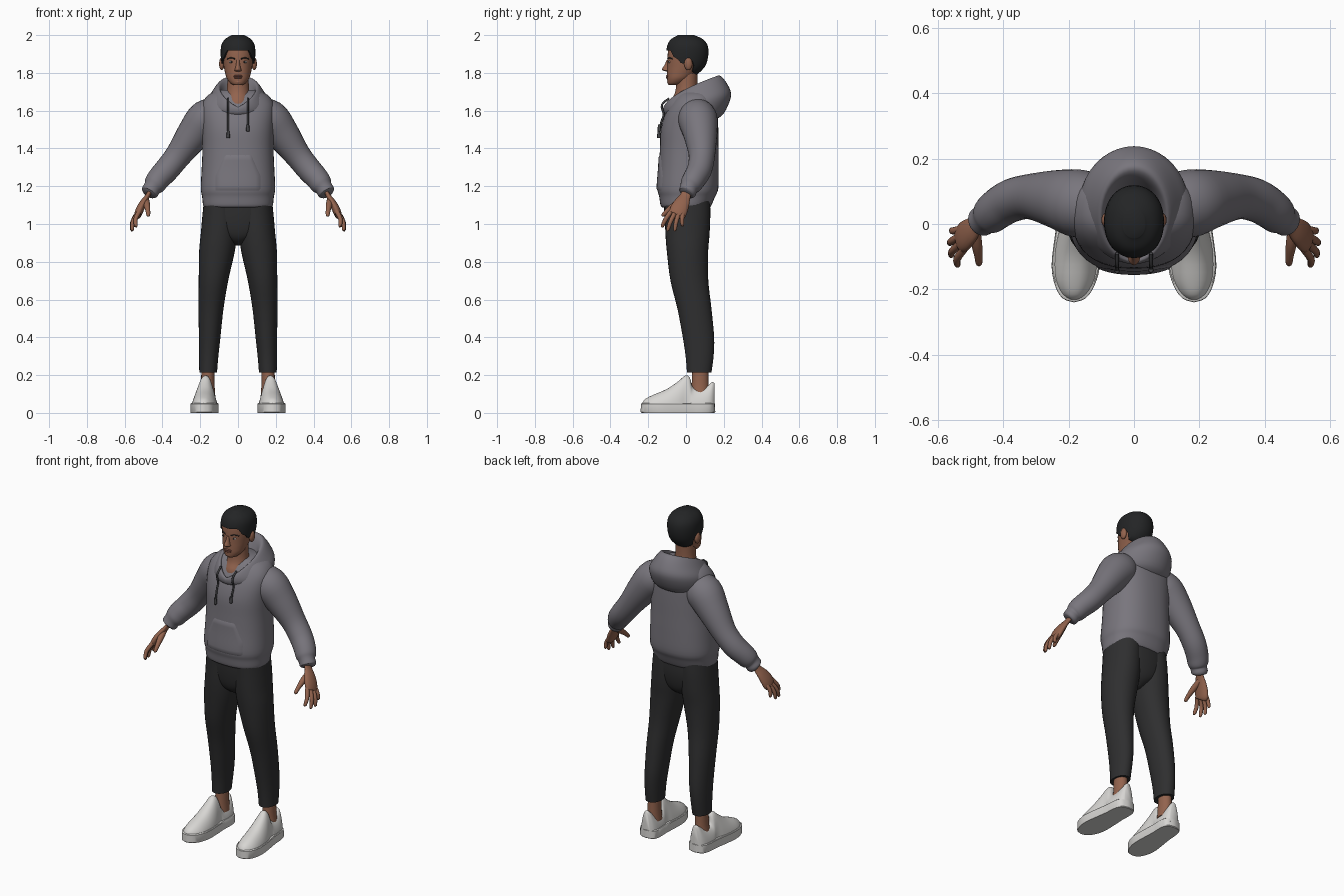
import bpy, bmesh, math
from mathutils import Vector

if "Cube" in bpy.data.objects:
    bpy.data.objects.remove(bpy.data.objects["Cube"])

TAU = math.tau


def material(name, r, g, b):
    m = bpy.data.materials.new(name)
    m.diffuse_color = (r, g, b, 1)
    m.use_nodes = True
    m.node_tree.nodes["Principled BSDF"].inputs["Base Color"].default_value = m.diffuse_color
    return m


GREY = material("hoodie grey", .19, .18, .205)
BLACK = material("trouser black", .028, .028, .029)
HAIR = material("hair black", .017, .018, .019)
SKIN = material("skin brown", .29, .125, .075)
LIP = material("lip brown", .2, .075, .055)
WHITE = material("shoe white", .68, .67, .65)
CORD = material("cord dark grey", .06, .06, .065)
EYE = material("eye white", .55, .5, .47)


def smooth(rows, n=4):
    """Catmull-Rom interpolation of rows of numbers."""
    out = []
    for i in range(len(rows) - 1):
        p0, p1, p2, p3 = (rows[max(0, min(len(rows) - 1, i + k))] for k in (-1, 0, 1, 2))
        for j in range(n):
            t = j / n
            out.append([.5 * (2 * b + (c - a) * t + (2 * a - 5 * b + 4 * c - d) * t * t
                              + (3 * b - a - 3 * c + d) * t ** 3)
                        for a, b, c, d in zip(p0, p1, p2, p3)])
    return out + [list(rows[-1])]


def loft(name, rings, mat, mirror=False, closed=True, caps=True, angle=60):
    """Skin a list of point rings."""
    bm = bmesh.new()
    vs = [[bm.verts.new(p) for p in r] for r in rings]
    n = len(vs[0])
    for a, b in zip(vs, vs[1:]):
        for i in range(n if closed else n - 1):
            j = (i + 1) % n
            bm.faces.new((a[i], a[j], b[j], b[i]))
    if caps and closed:
        bm.faces.new(vs[0])
        bm.faces.new(vs[-1])
    bmesh.ops.recalc_face_normals(bm, faces=bm.faces)
    me = bpy.data.meshes.new(name)
    bm.to_mesh(me)
    bm.free()
    me.materials.append(mat)
    ob = bpy.data.objects.new(name, me)
    bpy.context.collection.objects.link(ob)
    if mirror:
        ob.modifiers.new("mirror", 'MIRROR').use_mirror_merge = False
    bpy.context.view_layer.objects.active = ob
    ob.select_set(True)
    bpy.ops.object.shade_smooth_by_angle(angle=math.radians(angle))
    ob.select_set(False)
    return ob


def spow(v, e):
    return math.copysign(abs(v) ** e, v)


def ring(cx, cy, z, rx, ry, e=1.0, n=32):
    """Horizontal superellipse; e below 1 is boxier."""
    return [(cx + rx * spow(math.cos(TAU * i / n), e),
             cy + ry * spow(math.sin(TAU * i / n), e), z) for i in range(n)]


def column(name, rows, mat, e=1.0, **kw):
    return loft(name, [ring(*r, e=e) for r in smooth(rows)], mat, **kw)


def tube(name, rows, mat, flat=1.0, n=20, wide=Vector((0, 1, 0)), **kw):
    """Tube along x, y, z, radius rows; flat thins it across the wide direction."""
    rows = smooth(rows)
    pts = [Vector(r[:3]) for r in rows]
    rings = []
    for i, p in enumerate(pts):
        t = (pts[min(i + 1, len(pts) - 1)] - pts[max(i - 1, 0)]).normalized()
        v = (wide - t * wide.dot(t)).normalized()
        u = v.cross(t)
        r = rows[i][3]
        rings.append([p + v * r * math.cos(TAU * k / n) + u * r * flat * math.sin(TAU * k / n)
                      for k in range(n)])
    return loft(name, rings, mat, **kw)


def blob(name, c, r, mat, mirror=False):
    rings = [ring(c[0], c[1], c[2] + r[2] * math.sin(a), r[0] * math.cos(a), r[1] * math.cos(a), n=16)
             for a in [math.pi * (k / 10 - .5) * .98 for k in range(11)]]
    return loft(name, rings, mat, mirror)


def lerp_table(table, x):
    for (a, p), (b, q) in zip(table, table[1:]):
        if x <= b:
            return p + (q - p) * max(0, x - a) / (b - a)
    return table[-1][1]


# --- hoodie body, sleeves, hood
torso = smooth([(0, 0, 1.088, .176, .125), (0, 0, 1.1, .185, .135), (0, .006, 1.145, .19, .148),
                (0, .01, 1.19, .197, .161), (0, .015, 1.3, .192, .158), (0, .017, 1.4, .188, .155),
                (0, .019, 1.5, .19, .152), (0, .028, 1.58, .194, .14), (0, .04, 1.64, .188, .122),
                (0, .05, 1.685, .155, .1), (0, .05, 1.71, .1, .07)])
loft("hoodie_body", [ring(*r, e=.85, n=40) for r in torso], GREY)

tube("sleeve", [(.09, .05, 1.58, .085), (.165, .062, 1.555, .104), (.235, .076, 1.475, .09),
                (.315, .084, 1.365, .07), (.375, .072, 1.29, .066), (.42, .045, 1.24, .062),
                (.442, .025, 1.208, .057), (.455, .015, 1.19, .047), (.468, .008, 1.168, .046),
                (.473, .004, 1.16, .036)], GREY, n=28, mirror=True)


def hood_ring(rx, yf, yb, zf, zb, n=40):
    pts = []
    for i in range(n):
        a = TAU * i / n
        t = (1 + math.sin(a)) / 2
        pts.append((rx * math.cos(a), yf + (yb - yf) * t, zf + (zb - zf) * t ** .6))
    return pts


loft("hood", [hood_ring(*r) for r in smooth([
    (.13, -.09, .15, 1.55, 1.55), (.162, -.108, .2, 1.575, 1.585), (.166, -.12, .238, 1.59, 1.675),
    (.14, -.122, .222, 1.61, 1.735), (.108, -.114, .18, 1.62, 1.785), (.092, -.1, .145, 1.61, 1.765),
    (.08, -.08, .11, 1.58, 1.69)])], GREY, caps=False, angle=80)


# --- front pocket: a thin patch following the body
def torso_front(x, z):
    r = min(torso, key=lambda q: abs(q[2] - z))
    lo = max([q for q in torso if q[2] <= z], key=lambda q: q[2])
    hi = min([q for q in torso if q[2] > z], key=lambda q: q[2])
    t = (z - lo[2]) / (hi[2] - lo[2])
    r = [a + (b - a) * t for a, b in zip(lo, hi)]
    return r[1] - r[4] * max(0, 1 - abs(x / r[3]) ** (2 / .85)) ** (.85 / 2)


pocket = []
for k in range(13):
    z = 1.17 + .2 * k / 12
    w = .125 if k < 5 else .125 - .055 * (k - 5) / 7
    row = []
    for i in range(17):
        x = w * (i / 8 - 1)
        edge = k in (0, 12) or i in (0, 16)
        row.append((x, torso_front(x, z) + (.003 if edge else -.005), z))
    pocket.append(row)
loft("pocket", pocket, GREY, closed=False, angle=80)

# --- drawstrings
for side, end in ((-1, 1.46), (1, 1.495)):
    x = .052 * side
    rows = [(x, -.09, 1.665, .0055), (x, -.128, 1.63, .0055)]
    rows += [(x, torso_front(x, z) - .009, z, .0055) for z in (1.58, 1.54, end + .03)]
    tube("drawstring", rows, CORD, n=8)
    y = torso_front(x, end) - .011
    tube("drawstring_tip", [(x, y, end + .033, .007), (x, y, end, .009), (x, y, end - .006, .005)], CORD, n=8)

# --- trousers
column("trouser_leg", [(.158, .07, .215, .047, .065), (.155, .072, .3, .051, .074), (.15, .066, .4, .057, .083),
                       (.143, .045, .55, .066, .09), (.13, .018, .7, .078, .1), (.112, .008, .85, .094, .109),
                       (.101, .008, .95, .096, .117), (.095, .008, 1.05, .093, .12),
                       (.09, .005, 1.13, .09, .12)], BLACK, e=.95, mirror=True)
column("trouser_seat", [(0, .008, .885, .02, .04), (0, .008, .915, .07, .085), (0, .008, .96, .15, .108),
                        (0, .008, 1.04, .18, .121), (0, .004, 1.13, .178, .122)], BLACK, e=.9)

# --- ankles and shoes
column("ankle", [(.162, .075, .09, .042, .05), (.16, .075, .15, .036, .045), (.16, .075, .25, .034, .042)],
       SKIN, mirror=True)


def shoe_x(y):
    return .172 - .05 * y


shoe = smooth([(-.232, .052, .018), (-.215, .074, .042), (-.17, .097, .064), (-.1, .127, .069),
               (-.04, .168, .062), (-.005, .197, .052), (.02, .188, .05), (.035, .138, .055), (.075, .13, .056),
               (.115, .145, .052), (.138, .163, .042), (.15, .158, .028)], 3)
upper = []
for y, h, w in shoe:
    arc = [math.pi * k / 16 for k in range(17)]
    upper.append([(shoe_x(y) + w * spow(math.cos(a), .8) * (1 - .25 * math.sin(a)), y,
                   .03 + (h - .03) * math.sin(a) ** .8) for a in arc])
loft("shoe_upper", upper, WHITE, mirror=True)

outline = [(0, -.24), (.035, -.228), (.06, -.19), (.074, -.13), (.07, -.05), (.062, .03), (.06, .1),
           (.045, .142), (0, .155)]
outline = [p[:2] for p in smooth(outline, 3)]
outline += [(-x, y) for x, y in outline[-2:0:-1]]
loft("shoe_sole", [[(shoe_x(y) + x * s, -.04 + (y + .04) * s, z) for x, y in outline]
                   for z, s in ((0, .98), (.004, 1), (.048, .995), (.052, .95))], WHITE, mirror=True, angle=35)

# --- hands
tube("palm", [(.46, .008, 1.185, .026), (.478, -.003, 1.15, .028), (.5, -.02, 1.115, .04),
              (.518, -.036, 1.08, .047), (.53, -.046, 1.05, .044), (.533, -.05, 1.043, .03)], SKIN,
     flat=.45, mirror=True)
for name, root, tip in (("index_finger", (.522, -.078, 1.068), (.542, -.128, .985)),
                        ("middle_finger", (.53, -.058, 1.06), (.562, -.098, .965)),
                        ("ring_finger", (.53, -.036, 1.06), (.566, -.06, .965)),
                        ("little_finger", (.523, -.014, 1.068), (.56, -.02, .99))):
    a, b = Vector(root), Vector(tip)
    m = a.lerp(b, .5) + Vector((.01, -.004, 0))
    e = a.lerp(b, .94)
    tube(name, [(*a, .0125), (*m, .0115), (*e, .009), (*b, .003)], SKIN, n=12, mirror=True)
tube("thumb", [(.487, -.015, 1.13, .016), (.482, -.06, 1.1, .017), (.477, -.098, 1.07, .0125),
               (.475, -.12, 1.048, .01), (.475, -.126, 1.04, .003)], SKIN, n=12, mirror=True)

# --- neck and head
column("neck", [(0, -.005, 1.56, .07, .075), (0, -.004, 1.64, .072, .08), (0, .002, 1.69, .062, .062),
                (0, .004, 1.74, .057, .056), (0, .005, 1.82, .057, .058)], SKIN)
head = smooth([(0, -.068, 1.735, .02, .022), (0, -.055, 1.745, .04, .042), (0, -.037, 1.77, .059, .063),
               (0, -.02, 1.8, .068, .08), (0, -.004, 1.83, .075, .095), (0, .004, 1.87, .081, .102),
               (0, .007, 1.91, .083, .103), (0, .007, 1.945, .078, .096), (0, .004, 1.972, .058, .074),
               (0, 0, 1.988, .025, .035)])
loft("head", [ring(*r, e=.95) for r in head], SKIN)


def head_at(z):
    return [lerp_table([(r[2], r[k]) for r in head], z) for k in (1, 3, 4)]


def face_y(x, z):
    cy, rx, ry = head_at(z)
    return cy - ry * math.sqrt(max(0, 1 - (x / rx) ** 2))


# --- hair cap with a hairline that drops from brow to nape
hairline = [(-1, 1.918), (-.8, 1.92), (-.62, 1.885), (-.4, 1.872), (-.22, 1.848), (-.08, 1.85),
            (.1, 1.875), (.3, 1.86), (.5, 1.81), (1, 1.79)]
cap = []
for k in range(-1, 15):
    row = []
    for i in range(48):
        a = TAU * i / 48
        zb = lerp_table(hairline, math.sin(a))
        z = zb + (1.988 - zb) * math.sin(max(k, 0) / 14 * math.pi / 2)
        cy, rx, ry = head_at(z)
        off = -.006 if k < 0 else .009
        row.append(((rx + off) * spow(math.cos(a), .95), cy + (ry + off) * spow(math.sin(a), .95),
                    z + .012 * max(k, 0) / 14))
    cap.append(row)
loft("hair", cap, HAIR)

# --- face features
blob("ear", (.086, .012, 1.848), (.014, .022, .034), SKIN, True)
blob("eye", (.035, face_y(.035, 1.858) + .001, 1.858), (.014, .005, .006), EYE, True)
blob("iris", (.035, face_y(.035, 1.858) - .002, 1.858), (.006, .004, .0055), HAIR, True)
tube("eyebrow", [(x, face_y(x, z) + .001, z, .005) for x, z in ((.016, 1.874), (.036, 1.88), (.056, 1.874))],
     HAIR, flat=.7, n=8, mirror=True)
column("nose", [(0, -.095, 1.808, .012, .012), (0, -.1, 1.813, .019, .022), (0, -.1, 1.822, .016, .026),
                (0, -.097, 1.845, .01, .015), (0, -.095, 1.868, .009, .008)], SKIN)
blob("upper_lip", (0, face_y(0, 1.784) + .002, 1.784), (.025, .009, .005), LIP)
blob("lower_lip", (0, face_y(0, 1.775) + .002, 1.775), (.021, .009, .006), LIP)
blob("chin", (0, -.08, 1.752), (.026, .02, .014), SKIN)
